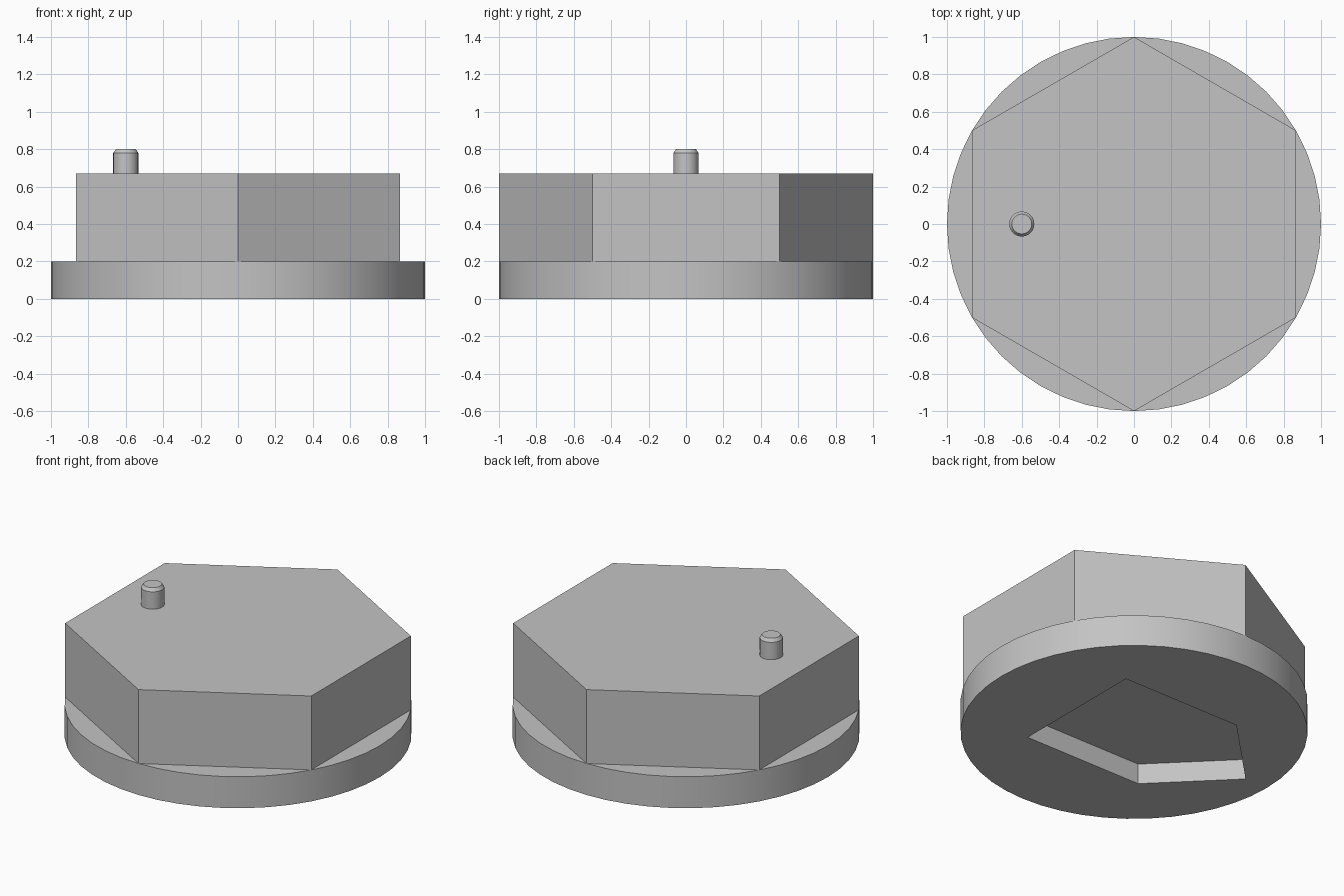
import bpy
import bmesh
import math

cube = bpy.data.objects.get("Cube")
if cube:
    bpy.data.objects.remove(cube, do_unlink=True)

grey = bpy.data.materials.new("plain grey")
grey.use_nodes = True
colour = (0.55, 0.55, 0.55, 1)
grey.diffuse_color = colour
grey.node_tree.nodes["Principled BSDF"].inputs["Base Color"].default_value = colour


def ring(sides, radius, turn=0, x=0):
    """Corner points of a regular polygon."""
    angles = [turn + math.tau * i / sides for i in range(sides)]
    return [(x + radius * math.cos(a), radius * math.sin(a)) for a in angles]


def loft(name, layers):
    """Closed solid through matching outlines, each given as (outline, height)."""
    bm = bmesh.new()
    loops = [[bm.verts.new((x, y, z)) for x, y in outline] for outline, z in layers]
    n = len(loops[0])
    bm.faces.new(loops[0][::-1])
    bm.faces.new(loops[-1])
    for low, high in zip(loops, loops[1:]):
        for i in range(n):
            j = (i + 1) % n
            bm.faces.new((low[i], low[j], high[j], high[i]))
    mesh = bpy.data.meshes.new(name)
    bm.to_mesh(mesh)
    bm.free()
    mesh.materials.append(grey)
    obj = bpy.data.objects.new(name, mesh)
    bpy.context.collection.objects.link(obj)
    return obj


def smooth(obj):
    bpy.ops.object.select_all(action='DESELECT')
    obj.select_set(True)
    bpy.context.view_layer.objects.active = obj
    bpy.ops.object.shade_smooth_by_angle(angle=math.radians(30))


# Round base
disc = ring(48, 1)
base = loft("round_base", [(disc, 0), (disc, 0.2)])

# Five-sided pocket in the underside, closed above by the hexagonal body
house = [(0.43, -0.44), (0.43, 0.44), (-0.4, 0.44), (-0.84, 0), (-0.4, -0.44)]
cutter = loft("pocket_cutter", [(house, -0.1), (house, 0.17)])
cutter.hide_render = True
cut = base.modifiers.new("pocket", 'BOOLEAN')
cut.operation = 'DIFFERENCE'
cut.solver = 'EXACT'
cut.object = cutter
bpy.context.view_layer.objects.active = base
bpy.ops.object.modifier_apply(modifier=cut.name)
bpy.data.objects.remove(cutter, do_unlink=True)
smooth(base)

# Hexagonal body
hexagon = ring(6, 1, math.pi / 6)
loft("hexagonal_body", [(hexagon, 0.13), (hexagon, 0.67)])

# Locating pin with a bevelled tip
wide = ring(24, 0.067, x=-0.6)
tip = ring(24, 0.053, x=-0.6)
smooth(loft("locating_pin", [(wide, 0.6), (wide, 0.78), (tip, 0.8)]))
